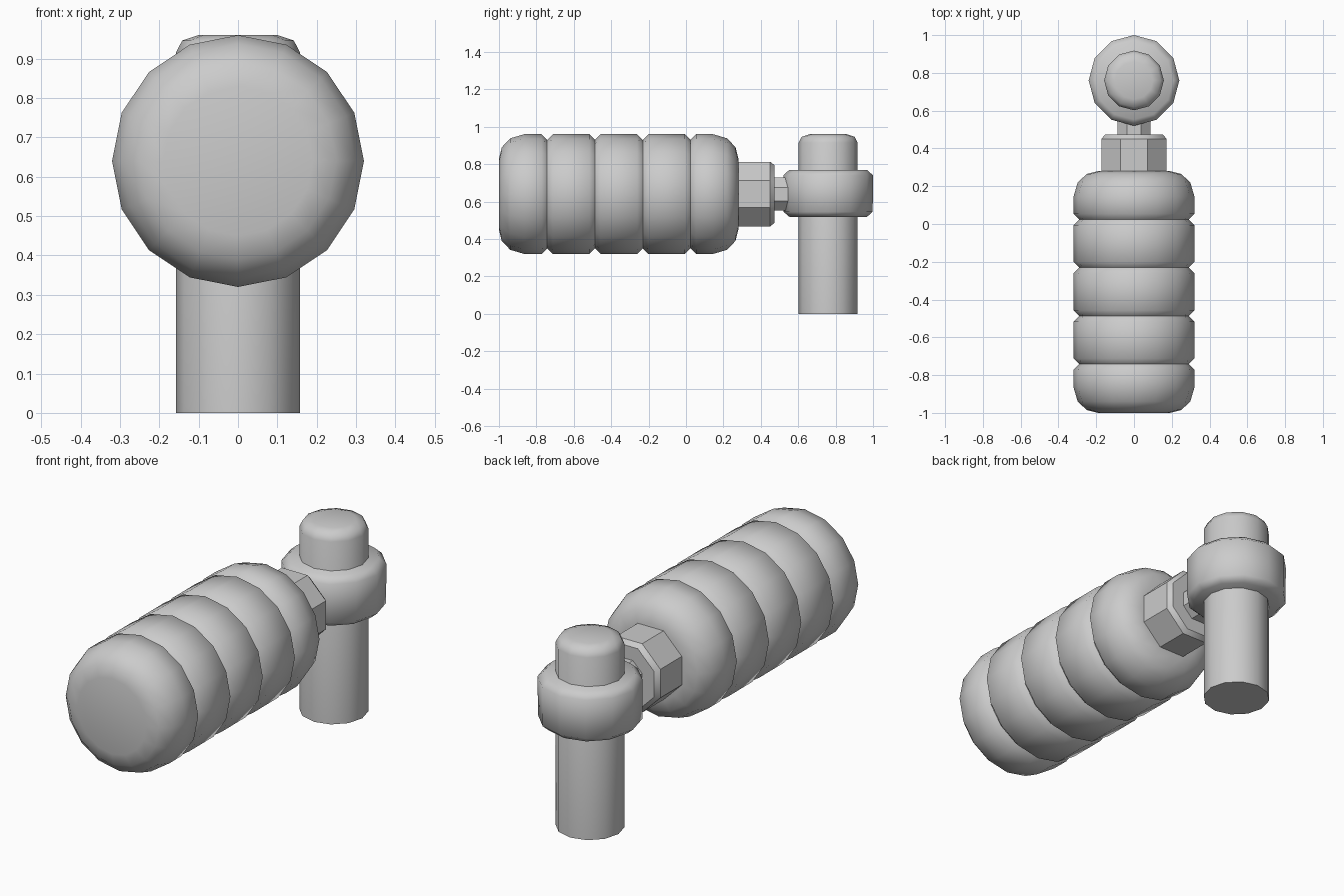
import bpy, bmesh, math
from mathutils import Matrix

if "Cube" in bpy.data.objects:
    bpy.data.objects.remove(bpy.data.objects["Cube"])

grey = bpy.data.materials.new("plain_grey")
grey.diffuse_color = (0.6, 0.6, 0.6, 1)
grey.use_nodes = True
grey.node_tree.nodes["Principled BSDF"].inputs["Base Color"].default_value = grey.diffuse_color


def lathe(name, profile, sides, matrix, angle, phase=0.0):
    """Capped solid turned around local z from (radius, height) points."""
    bm = bmesh.new()
    rings = []
    for r, h in profile:
        ring = []
        for i in range(sides):
            a = phase + 2 * math.pi * i / sides
            ring.append(bm.verts.new((r * math.cos(a), r * math.sin(a), h)))
        rings.append(ring)
    for lo, hi in zip(rings, rings[1:]):
        for i in range(sides):
            j = (i + 1) % sides
            bm.faces.new((lo[i], lo[j], hi[j], hi[i]))
    bm.faces.new(rings[0][::-1])
    bm.faces.new(rings[-1])
    bm.transform(matrix)
    bmesh.ops.recalc_face_normals(bm, faces=bm.faces)
    mesh = bpy.data.meshes.new(name)
    bm.to_mesh(mesh)
    bm.free()
    mesh.materials.append(grey)
    ob = bpy.data.objects.new(name, mesh)
    bpy.context.collection.objects.link(ob)
    bpy.ops.object.select_all(action='DESELECT')
    ob.select_set(True)
    bpy.context.view_layer.objects.active = ob
    bpy.ops.object.shade_smooth_by_angle(angle=math.radians(angle))
    return ob


# Local z turned to point along +y, at handle height
along_y = Matrix.Translation((0, 0, 0.64)) @ Matrix.Rotation(-math.pi / 2, 4, 'X')
upright = Matrix.Translation((0, 0.76, 0))

# Ribbed grip with four V grooves and rounded ends
grip = [(0.19, -1.0), (0.25, -0.985), (0.298, -0.94), (0.32, -0.865)]
for g in (-0.742, -0.487, -0.231, 0.024):
    grip += [(0.32, g - 0.03), (0.29, g), (0.32, g + 0.03)]
grip += [(0.32, 0.145), (0.298, 0.22), (0.25, 0.265), (0.19, 0.28)]
lathe("grip", grip, 16, along_y, 60)

# Octagonal collar and neck joining the grip to the eyelet
eighth = math.pi / 8
lathe("collar", [(0.187, 0.24), (0.187, 0.45), (0.167, 0.473)], 8, along_y, 35, eighth)
lathe("neck", [(0.095, 0.44), (0.095, 0.62)], 8, along_y, 35, eighth)

# Chamfered ring around the post
lathe("ring", [(0.207, 0.518), (0.238, 0.545), (0.24, 0.74), (0.207, 0.77)],
      12, upright, 50)

# Upright post with softened top
lathe("post", [(0.158, 0), (0.158, 0.915), (0.142, 0.946), (0.1, 0.96)],
      12, upright, 50)
